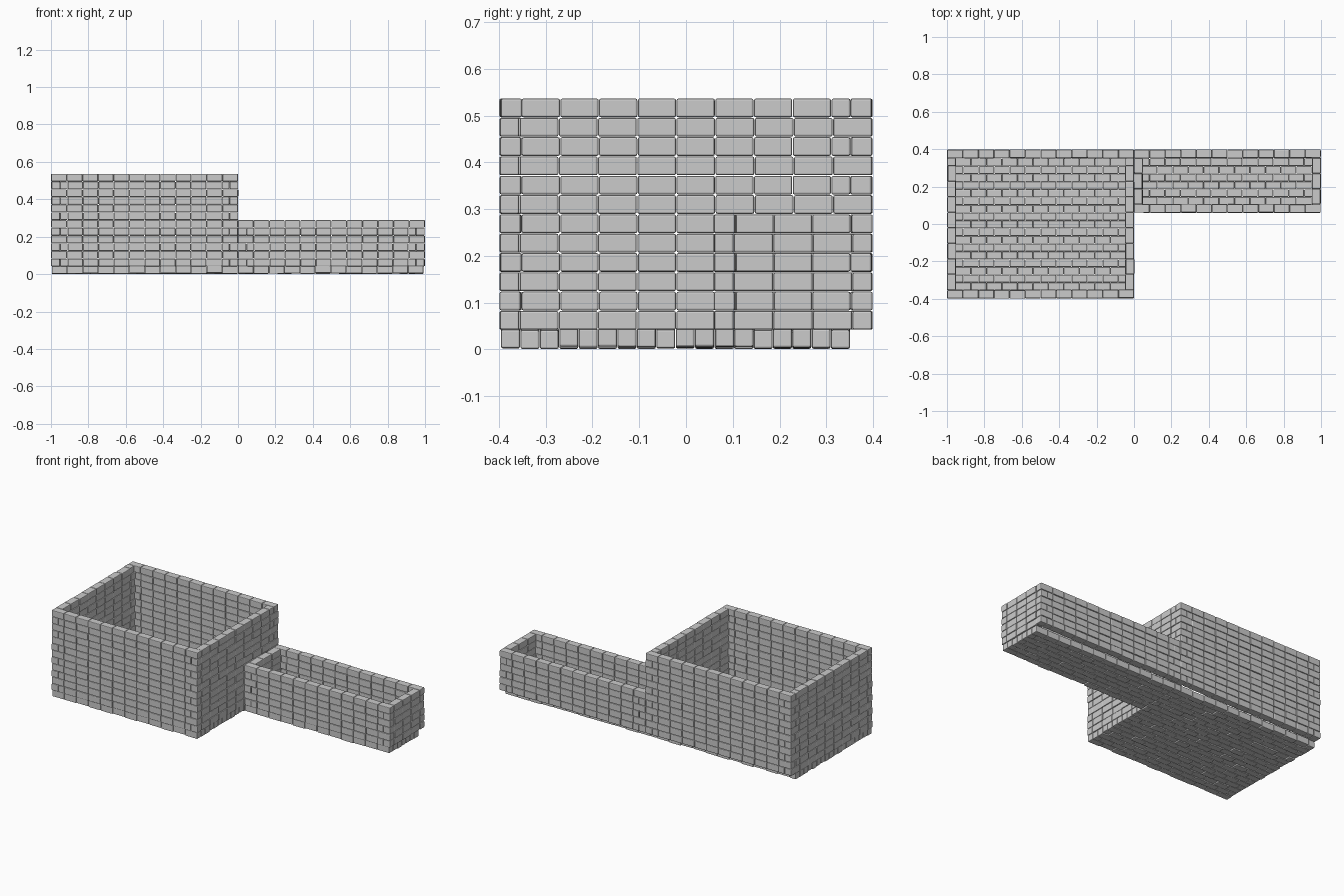
import bpy, bmesh, random
from mathutils import Matrix, Vector

if "Cube" in bpy.data.objects:
    bpy.data.objects.remove(bpy.data.objects["Cube"])

random.seed(4)
H = 0.0413           # course height
L = 2 * H            # brick length
T = 0.046            # wall thickness
GAP = 0.0012         # joint between bricks


def add_brick(bm, lo, hi, jitter):
    """One block between two corners, nudged along the jitter vector."""
    lo, hi = Vector(lo), Vector(hi)
    size = hi - lo - Vector((GAP, GAP, GAP))
    centre = (lo + hi) / 2 + Vector(j * random.uniform(-1, 1) for j in jitter)
    bmesh.ops.create_cube(bm, size=1, matrix=Matrix.Translation(centre) @ Matrix.Diagonal((*size, 1)))


def spans(a, b, half):
    """Split a run into bricks, starting with a half brick on alternate courses."""
    n = max(2, round((b - a) / H))
    step = (b - a) / n
    cuts = [0] + list(range(1 if half else 2, n, 2)) + [n]
    return [(a + p * step, a + q * step) for p, q in zip(cuts, cuts[1:])]


def finish(bm, name):
    mesh = bpy.data.meshes.new(name)
    bm.to_mesh(mesh)
    bm.free()
    ob = bpy.data.objects.new(name, mesh)
    bpy.context.collection.objects.link(ob)
    mod = ob.modifiers.new("worn_edges", 'BEVEL')
    mod.width = 0.004
    mod.segments = 2


def floor(name, x0, x1, y0, y1):
    bm = bmesh.new()
    rows = round((y1 - y0) / H)
    d = (y1 - y0) / rows
    for r in range(rows):
        for a, b in spans(x0, x1, r % 2):
            add_brick(bm, (a, y0 + r * d, 0.003), (b, y0 + (r + 1) * d, H + 0.003), (0, 0, 0.003))
    finish(bm, name)


def walls(name, x0, x1, y0, y1, courses):
    """Four walls in running bond; corners interlock on alternate courses."""
    bms = {k: bmesh.new() for k in ("front", "back", "left", "right")}
    for c in range(1, courses):
        z0, z1 = c * H, (c + 1) * H
        odd = c % 2
        tx, ty = (T, 0) if odd else (0, T)
        for side, y in (("front", y0), ("back", y1 - T)):
            for a, b in spans(x0 + tx, x1 - tx, odd):
                add_brick(bms[side], (a, y, z0), (b, y + T, z1), (0, 0.002, 0))
        for side, x in (("left", x0), ("right", x1 - T)):
            for a, b in spans(y0 + ty, y1 - ty, odd):
                add_brick(bms[side], (x, a, z0), (x + T, b, z1), (0.002, 0, 0))
    for side, bm in bms.items():
        finish(bm, f"{name}_{side}_wall")


# Large room: the back wall overhangs the floor by one wall thickness
floor("large_room_floor", -0.996, -0.002, -0.396, 0.351)
walls("large_room", -0.998, 0.0, -0.398, 0.398, 13)

# Low narrow room
floor("small_room_floor", 0.0, 0.992, 0.062, 0.351)
walls("small_room", 0.0, 0.998, 0.06, 0.398, 7)
